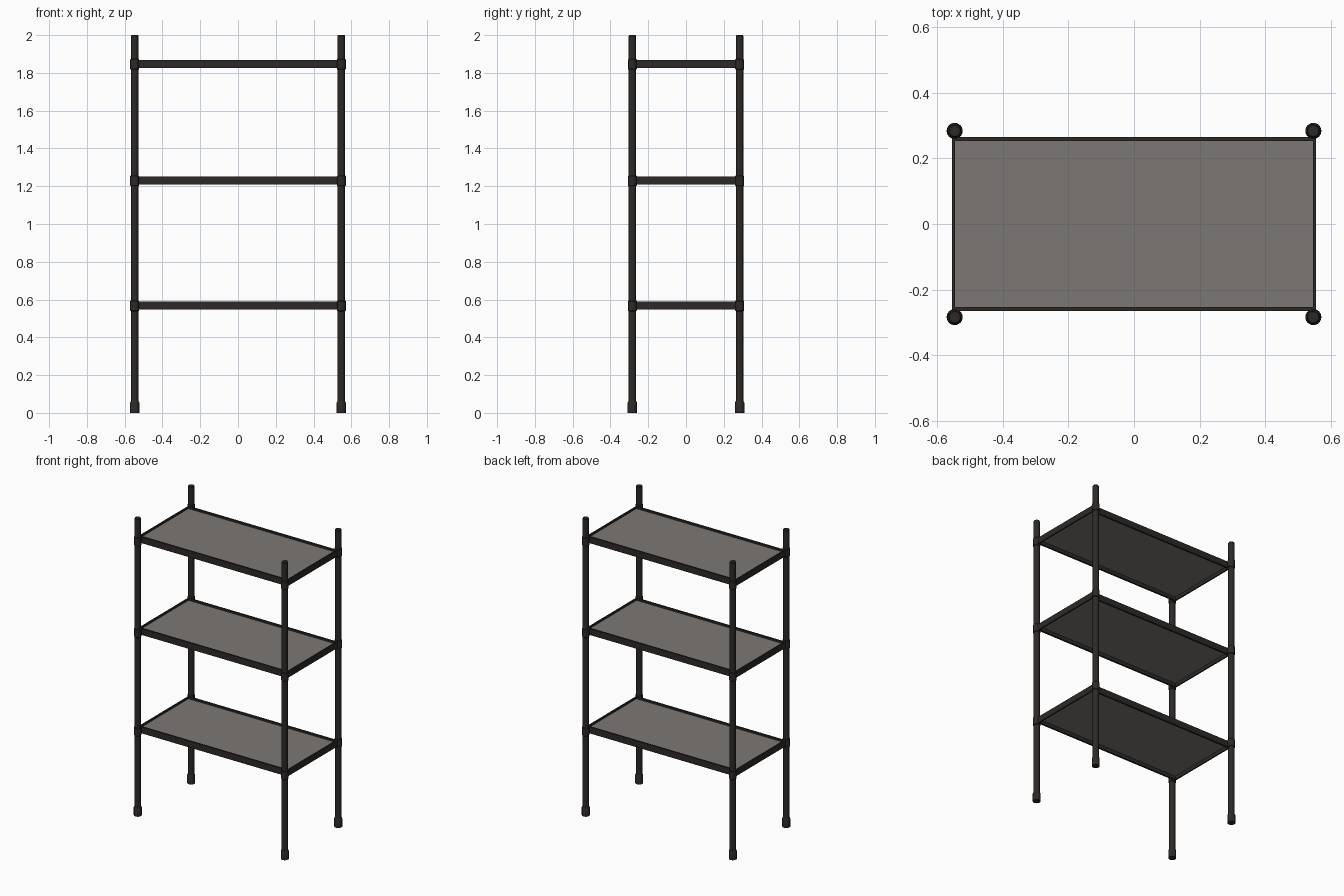
import bpy, bmesh

if "Cube" in bpy.data.objects:
    bpy.data.objects.remove(bpy.data.objects["Cube"])

def material(name, color):
    m = bpy.data.materials.new(name)
    m.diffuse_color = color
    m.use_nodes = True
    m.node_tree.nodes["Principled BSDF"].inputs["Base Color"].default_value = m.diffuse_color
    return m

DARK = material("dark_metal", (0.026, 0.022, 0.020, 1))
GREY = material("shelf_grey", (0.20, 0.185, 0.175, 1))

PX, PY = 0.547, 0.284          # post centres
HX, HY = 0.555, 0.266          # shelf half sizes
SHELVES = {"lower": 0.568, "middle": 1.230, "upper": 1.847}
BAR_H, LIP = 0.042, 0.012      # frame height, recess of the panel


def finish(name, bm, mat):
    me = bpy.data.meshes.new(name)
    bm.to_mesh(me)
    bm.free()
    ob = bpy.data.objects.new(name, me)
    bpy.context.collection.objects.link(ob)
    me.materials.append(mat)
    return ob


def lathe(name, x, y, profile, sides=24):
    """Solid of revolution from (radius, z) points, capped at both ends."""
    bpy.ops.mesh.primitive_circle_add(vertices=sides, radius=1)
    ob = bpy.context.object
    bm = bmesh.new()
    bm.from_mesh(ob.data)
    unit = [v.co.copy() for v in bm.verts]
    bm.clear()
    rings = [[bm.verts.new((x + c.x * r, y + c.y * r, z)) for c in unit] for r, z in profile]
    for a, b in zip(rings, rings[1:]):
        for i in range(sides):
            j = (i + 1) % sides
            bm.faces.new((a[i], a[j], b[j], b[i]))
    bm.faces.new(rings[0])
    bm.faces.new(rings[-1])
    bmesh.ops.recalc_face_normals(bm, faces=bm.faces)
    bm.to_mesh(ob.data)
    bm.free()
    ob.name = name
    ob.data.materials.append(DARK)
    bpy.ops.object.shade_smooth_by_angle()


def box(name, center, size, mat):
    bm = bmesh.new()
    bmesh.ops.create_cube(bm, size=1)
    bmesh.ops.scale(bm, vec=size, verts=bm.verts)
    bmesh.ops.translate(bm, vec=center, verts=bm.verts)
    return finish(name, bm, mat)


# Corner posts with feet and a collar at every shelf
for sx, xs in ((-1, "left"), (1, "right")):
    for sy, ys in ((-1, "front"), (1, "back")):
        x, y, tag = sx * PX, sy * PY, f"{ys}_{xs}"
        lathe(f"post_{tag}", x, y, [(0.0195, 0.03), (0.0195, 1.996), (0.0165, 2.0)])
        lathe(f"foot_{tag}", x, y, [(0.0245, 0), (0.0245, 0.054), (0.0205, 0.062)])
        for level, z in SHELVES.items():
            lathe(f"collar_{level}_{tag}", x, y,
                  [(0.020, z - 0.030), (0.0235, z - 0.026), (0.0235, z + 0.023), (0.020, z + 0.027)])

# Shelves: four rails around a recessed panel
TX, TY = 0.009, 0.013
for level, z in SHELVES.items():
    for s, side in ((-1, "front"), (1, "back")):
        box(f"rail_{level}_{side}", (0, s * (HY - TY / 2), z), (2 * HX, TY, BAR_H), DARK)
    for s, side in ((-1, "left"), (1, "right")):
        box(f"rail_{level}_{side}", (s * (HX - TX / 2), 0, z), (TX, 2 * (HY - TY), BAR_H), DARK)
    box(f"shelf_panel_{level}", (0, 0, z + BAR_H / 2 - LIP - 0.003),
        (2 * (HX - TX), 2 * (HY - TY), 0.006), GREY)
